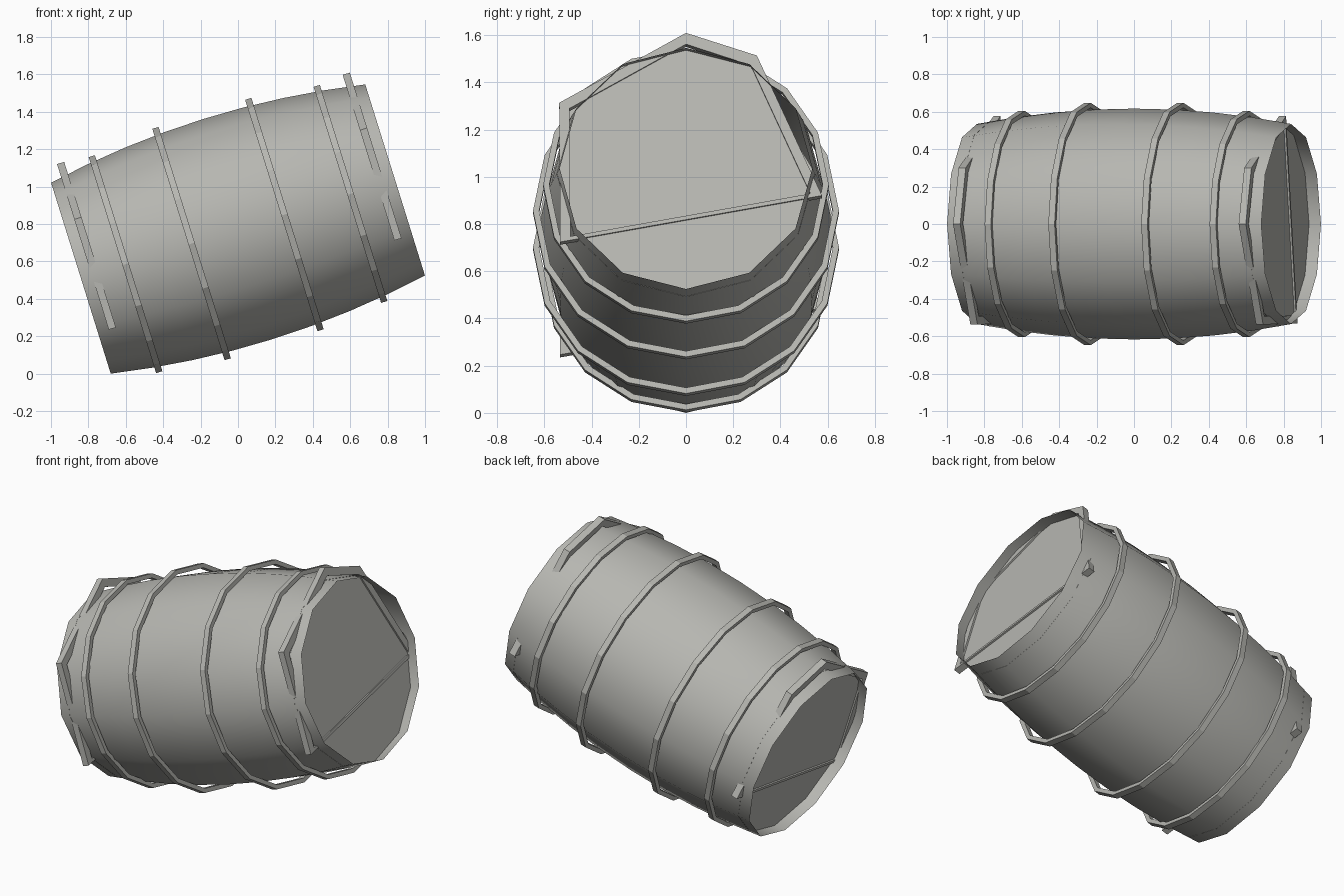
import bpy, bmesh, math
from mathutils import Matrix

if "Cube" in bpy.data.objects:
    bpy.data.objects.remove(bpy.data.objects["Cube"])

TILT = math.radians(17.35)
PLACE = Matrix.Translation((0, 0, 0.773)) @ Matrix.Rotation(-TILT, 4, 'Y')
HALF = 0.88

grey = bpy.data.materials.new("warm_grey")
grey.diffuse_color = (0.47, 0.47, 0.44, 1)
grey.use_nodes = True
grey.node_tree.nodes["Principled BSDF"].inputs["Base Color"].default_value = grey.diffuse_color


def ring(bm, t, pts):
    """Vertices at axial position t, from (angle from top in degrees, radius)."""
    return [bm.verts.new((t, r * math.sin(math.radians(a)), r * math.cos(math.radians(a))))
            for a, r in pts]


def even(n, r):
    return [(360 * i / n, r) for i in range(n)]


def bridge(bm, a, b):
    n = len(a)
    for i in range(n):
        j = (i + 1) % n
        bm.faces.new((a[i], b[i], b[j], a[j]))


def finish(bm, name, smooth=False):
    me = bpy.data.meshes.new(name)
    bm.to_mesh(me)
    bm.free()
    me.materials.append(grey)
    me.transform(PLACE)
    ob = bpy.data.objects.new(name, me)
    bpy.context.collection.objects.link(ob)
    if smooth:
        bpy.ops.object.select_all(action='DESELECT')
        ob.select_set(True)
        bpy.context.view_layer.objects.active = ob
        bpy.ops.object.shade_smooth_by_angle(angle=math.radians(35))
    return ob


def body_radius(t):
    return 0.617 - 0.082 * (t / HALF) ** 2


# Bulging twelve-sided barrel body, open at both ends
bm = bmesh.new()
rings = []
for i in range(9):
    t = -HALF + 2 * HALF * i / 8
    rings.append(ring(bm, t, even(12, body_radius(t))))
for a, b in zip(rings, rings[1:]):
    bridge(bm, a, b)
bmesh.ops.recalc_face_normals(bm, faces=bm.faces)
finish(bm, "barrel_body", True)

# Recessed end lids; the upper one has a clipped corner
for name, side in (("lower_lid", -1), ("upper_lid", 1)):
    bm = bmesh.new()
    t = side * 0.81
    pts = [p for p in even(12, body_radius(t)) if not (side > 0 and round(p[0]) == 60)]
    vs = ring(bm, t, pts)
    f = bm.faces.new(vs)
    f.normal_update()
    if f.normal.x * side < 0:
        f.normal_flip()
    finish(bm, name)


def hoop(name, t, pts, width, thick):
    bm = bmesh.new()
    inner = [(a, r - thick) for a, r in pts]
    loops = [ring(bm, t - width / 2, pts), ring(bm, t + width / 2, pts),
             ring(bm, t + width / 2, inner), ring(bm, t - width / 2, inner)]
    for i in range(4):
        bridge(bm, loops[i], loops[(i + 1) % 4])
    bmesh.ops.recalc_face_normals(bm, faces=bm.faces)
    finish(bm, name)


# Four main hoops, sixteen-sided
for i, (t, r) in enumerate(((-0.63, 0.605), (-0.26, 0.648), (0.26, 0.648), (0.63, 0.605))):
    hoop(f"main_hoop_{i + 1}", t, even(16, r), 0.035, 0.026)

# Crude end hoops whose corners poke through the body
END = [(0, 0.62), (30, 0.6), (100, 0.585), (240, 0.615), (300, 0.62)]
for name, t in (("lower_end_hoop", -0.8), ("upper_end_hoop", 0.8)):
    hoop(name, t, END, 0.04, 0.05)
